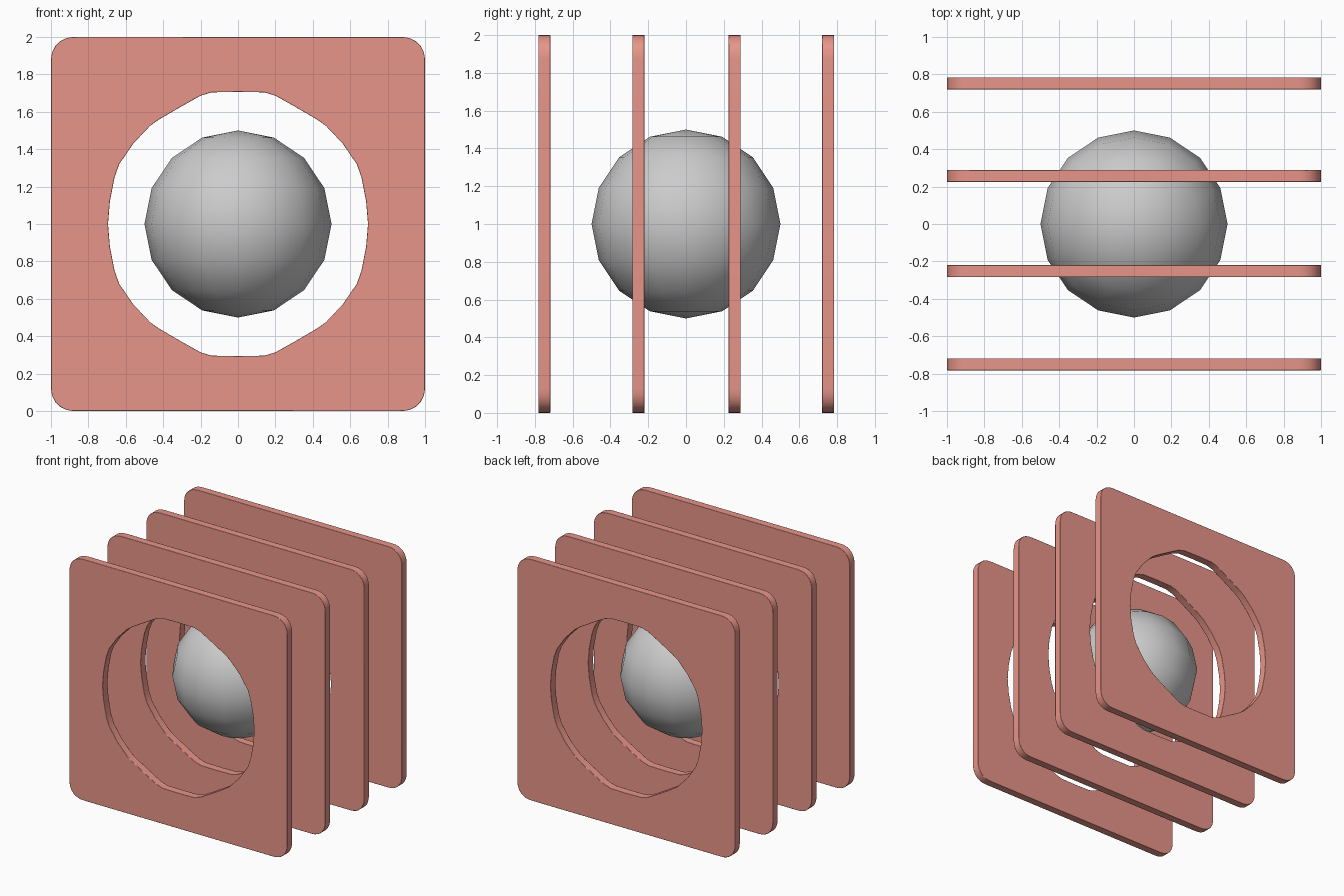
import bpy, bmesh, math

if "Cube" in bpy.data.objects:
    bpy.data.objects.remove(bpy.data.objects["Cube"])

mat = bpy.data.materials.new("salmon")
mat.diffuse_color = (0.8, 0.3, 0.25, 1)
mat.use_nodes = True
mat.node_tree.nodes["Principled BSDF"].inputs["Base Color"].default_value = mat.diffuse_color


def full_loop(quarter):
    """Mirror a quarter outline (x axis to z axis) into a closed loop."""
    half = quarter + [(-x, z) for x, z in reversed(quarter) if x > 1e-6]
    return half + [(x, -z) for x, z in reversed(half) if z > 1e-6]


# Square outline with soft corners
S, R = 1.0, 0.13
corner = []
for i in range(9):
    a = math.radians(90 * i / 8)
    corner.append((S - R + R * math.cos(a) ** 0.9 if i < 8 else S - R,
                   S - R + R * math.sin(a) ** 0.9))
outer = full_loop(corner)

# Softened fourteen-sided opening
inner = full_loop([(0.695, 0), (0.685, 0.12), (0.66, 0.25), (0.635, 0.32),
                   (0.56, 0.43), (0.47, 0.525), (0.42, 0.56), (0.3, 0.63),
                   (0.2, 0.686), (0.14, 0.704), (0, 0.706)])


def plate(name, y, thick=0.064):
    bm = bmesh.new()
    edges = []
    for loop in (outer, inner):
        vs = [bm.verts.new((x, -thick / 2, z)) for x, z in loop]
        edges += [bm.edges.new((vs[i - 1], vs[i])) for i in range(len(vs))]
    bmesh.ops.triangle_fill(bm, use_beauty=True, edges=edges)
    ext = bmesh.ops.extrude_face_region(bm, geom=bm.faces[:], use_keep_orig=True)
    moved = [g for g in ext["geom"] if isinstance(g, bmesh.types.BMVert)]
    bmesh.ops.translate(bm, verts=moved, vec=(0, thick, 0))
    bmesh.ops.recalc_face_normals(bm, faces=bm.faces[:])
    me = bpy.data.meshes.new(name)
    bm.to_mesh(me)
    bm.free()
    me.materials.append(mat)
    ob = bpy.data.objects.new(name, me)
    bpy.context.collection.objects.link(ob)
    ob.location = (0, y, 1)
    # Slightly eased rims
    bev = ob.modifiers.new("rim", "BEVEL")
    bev.width, bev.segments = 0.007, 2
    bev.limit_method, bev.angle_limit = "ANGLE", math.radians(60)
    bpy.ops.object.select_all(action="DESELECT")
    ob.select_set(True)
    bpy.context.view_layer.objects.active = ob
    bpy.ops.object.shade_smooth_by_angle(angle=math.radians(30))


# Row of four pierced plates
for n, y in enumerate((-0.75, -0.252, 0.257, 0.752)):
    plate(f"plate_{n + 1}", y)

# Floating ball in the middle
bpy.ops.mesh.primitive_uv_sphere_add(segments=16, ring_count=8, radius=0.5,
                                     location=(0, 0, 1))
ball = bpy.context.object
ball.name = "ball"
bpy.ops.object.shade_smooth()
